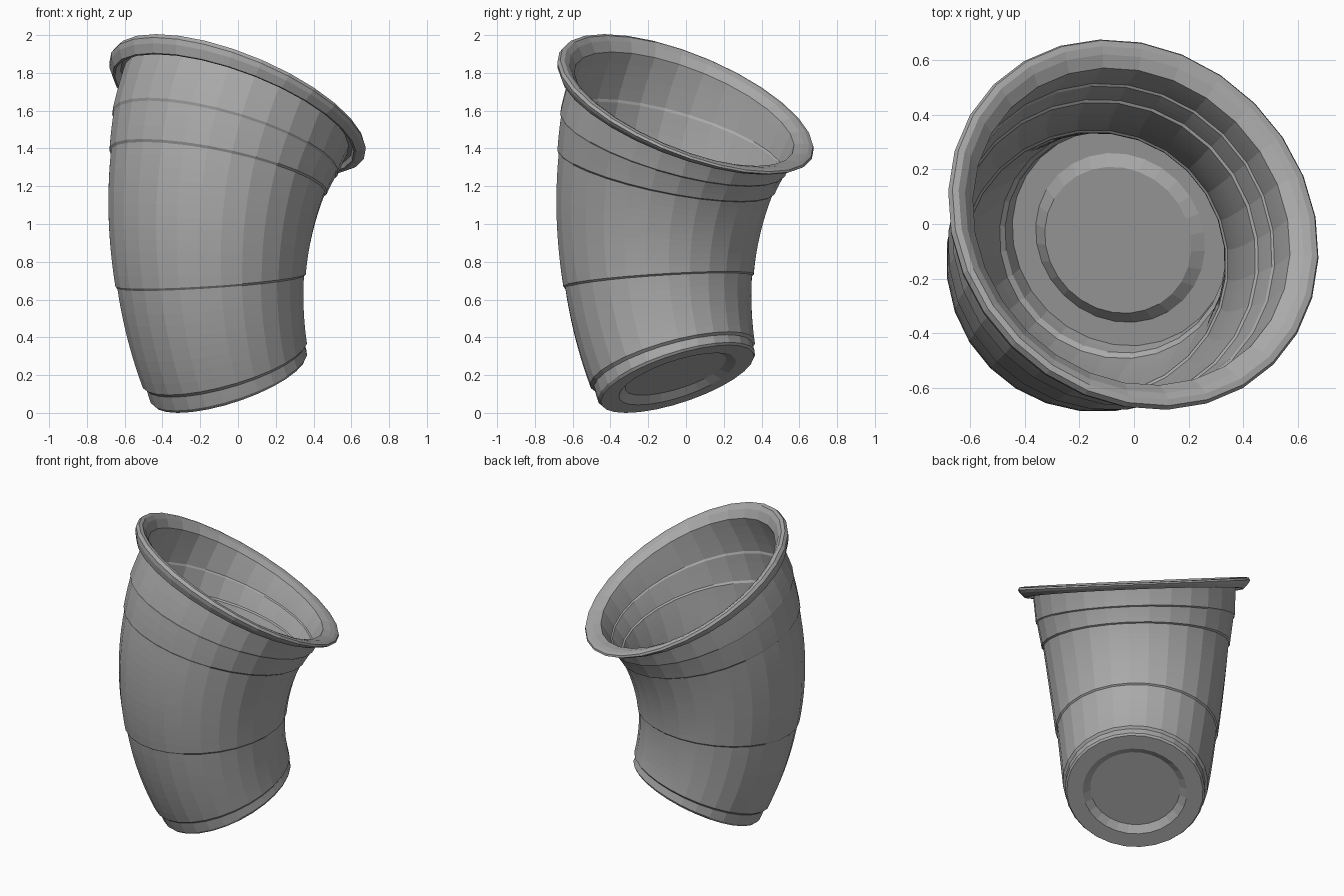
import bpy, bmesh, math
from mathutils import Vector

if "Cube" in bpy.data.objects:
    bpy.data.objects.remove(bpy.data.objects["Cube"], do_unlink=True)

SIDES = 28                        # facets around the cup
BEND_R = 1.572                    # radius of the bent centreline
BEND_U, BEND_Z = 1.36, 0.844      # centre of the bend
START = math.radians(-25)         # tilt of the base
WALL = 0.015

grey = bpy.data.materials.new("plain grey plastic")
grey.use_nodes = True
grey.diffuse_color = (0.4, 0.4, 0.4, 1)
grey.node_tree.nodes["Principled BSDF"].inputs["Base Color"].default_value = (0.4, 0.4, 0.4, 1)


def bend(radius, height, turn):
    """Place a lathe point on the bent cup, leaning along the x = y diagonal."""
    tilt = START + height / BEND_R
    reach = BEND_R - radius * math.cos(turn)
    u = BEND_U - reach * math.cos(tilt)
    v = radius * math.sin(turn)
    z = BEND_Z + reach * math.sin(tilt)
    return Vector(((u - v) / math.sqrt(2), (u + v) / math.sqrt(2), z))


def densify(profile, step=0.05):
    """Split long profile segments so that the wall follows the bend."""
    points = [profile[0]]
    for (r0, h0), (r1, h1) in zip(profile, profile[1:]):
        n = max(1, math.ceil(abs(h1 - h0) / step))
        points += [(r0 + (r1 - r0) * i / n, h0 + (h1 - h0) * i / n) for i in range(1, n + 1)]
    return points


def lathe(name, profile):
    bm = bmesh.new()
    rings = [[bm.verts.new(bend(r, h, math.tau * k / SIDES)) for k in range(SIDES)]
             for r, h in densify(profile)]
    for low, high in zip(rings, rings[1:]):
        for k in range(SIDES):
            j = (k + 1) % SIDES
            bm.faces.new((low[k], low[j], high[j], high[k]))
    bm.faces.new(rings[0])
    bm.faces.new(rings[-1])
    bmesh.ops.recalc_face_normals(bm, faces=bm.faces)
    mesh = bpy.data.meshes.new(name)
    bm.to_mesh(mesh)
    bm.free()
    mesh.materials.append(grey)
    obj = bpy.data.objects.new(name, mesh)
    bpy.context.collection.objects.link(obj)
    return obj


# Stepped side wall, as (radius, height along the centreline)
wall = [(0.437, 0.075), (0.453, 0.09), (0.498, 0.535), (0.508, 0.545),
        (0.580, 1.123), (0.590, 1.133), (0.614, 1.282), (0.622, 1.292), (0.635, 1.485)]
# Recessed base and foot
base = [(0.28, 0.03), (0.325, 0.0), (0.425, 0.0), (0.436, 0.015)]
# Rolled lip with a hollow underside
lip = [(0.655, 1.49), (0.672, 1.455), (0.685, 1.455), (0.715, 1.485), (0.726, 1.505),
       (0.718, 1.522), (0.695, 1.525), (0.665, 1.515), (0.635, 1.495)]
# Inner wall and raised floor
inside = [(r - WALL, h) for r, h in reversed(wall)]
floor = [(0.415, WALL), (0.325, WALL), (0.28, 0.03 + WALL)]

lathe("cup", base + wall + lip + inside + floor)
